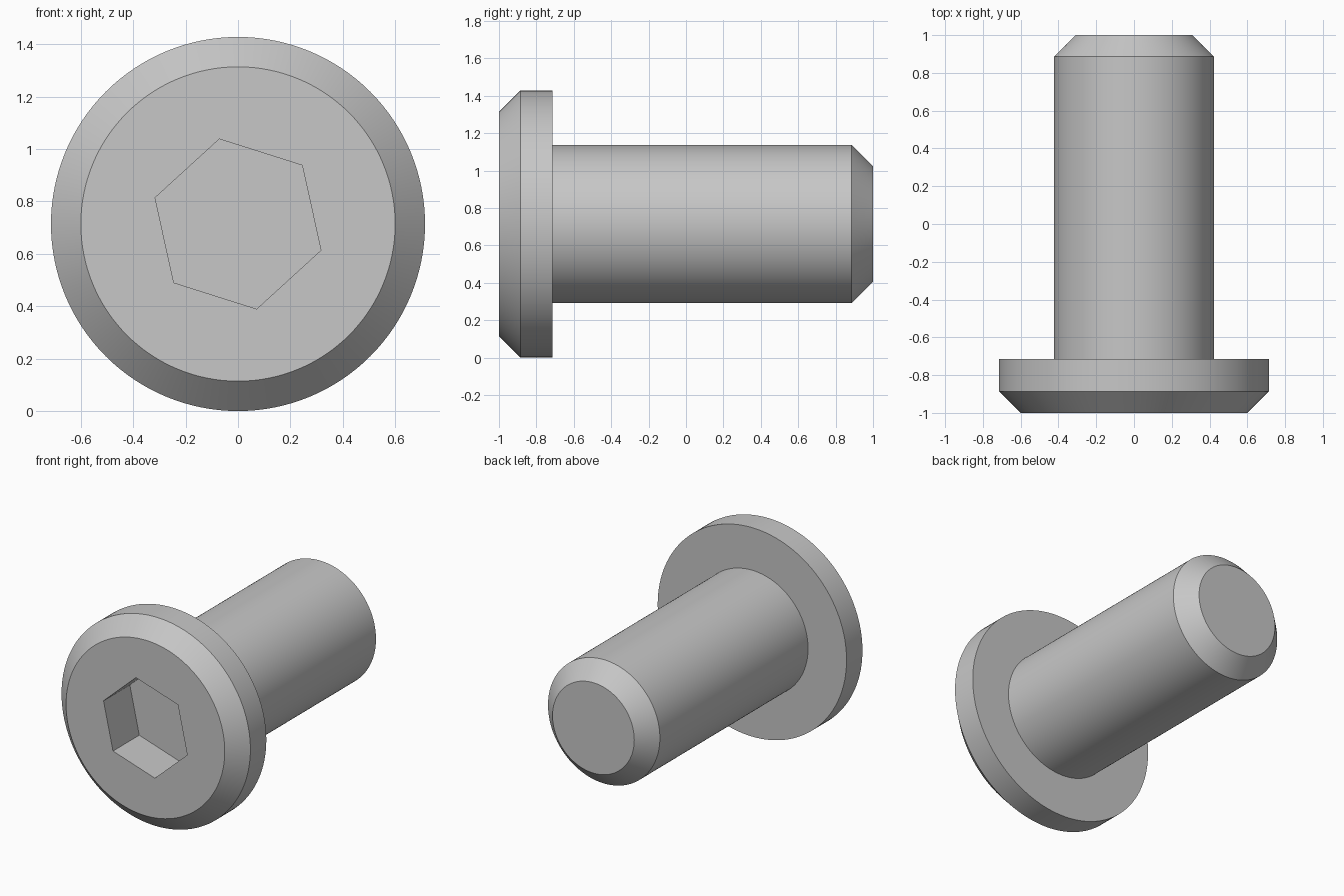
import bpy
import bmesh
import math
from mathutils import Matrix, Vector

cube = bpy.data.objects.get("Cube")
if cube:
    bpy.data.objects.remove(cube, do_unlink=True)

HEAD_R, SHAFT_R, CHAMFER = 0.714, 0.423, 0.114
HEAD_BACK = -0.714
SOCKET_R, SOCKET_DEPTH, SOCKET_TURN = 0.332, 0.284, math.radians(42.4)
CENTRE = Vector((0, 0, HEAD_R))
SEGMENTS = 128

steel = bpy.data.materials.new("grey_steel")
steel.use_nodes = True
grey = (0.57, 0.57, 0.57, 1)
steel.diffuse_color = grey
steel.node_tree.nodes["Principled BSDF"].inputs["Base Color"].default_value = grey


def make_object(name, bm):
    bmesh.ops.recalc_face_normals(bm, faces=bm.faces)
    mesh = bpy.data.meshes.new(name)
    bm.to_mesh(mesh)
    bm.free()
    mesh.materials.append(steel)
    obj = bpy.data.objects.new(name, mesh)
    bpy.context.collection.objects.link(obj)
    return obj


def lathe(name, profile):
    """Revolve (radius, y) points around the bolt axis and cap both ends."""
    bm = bmesh.new()
    verts = [bm.verts.new(CENTRE + Vector((r, y, 0))) for r, y in profile]
    edges = [bm.edges.new(pair) for pair in zip(verts, verts[1:])]
    bmesh.ops.spin(bm, geom=verts + edges, cent=CENTRE, axis=(0, 1, 0),
                   angle=math.tau, steps=SEGMENTS)
    bmesh.ops.remove_doubles(bm, verts=bm.verts, dist=0.0001)
    bmesh.ops.holes_fill(bm, edges=[e for e in bm.edges if e.is_boundary], sides=0)
    return make_object(name, bm)


# Chamfered head, shoulder and shank with chamfered tip
bolt = lathe("bolt_body", [
    (HEAD_R - CHAMFER, -1),
    (HEAD_R, CHAMFER - 1),
    (HEAD_R, HEAD_BACK),
    (SHAFT_R, HEAD_BACK),
    (SHAFT_R, 1 - CHAMFER),
    (SHAFT_R - CHAMFER, 1),
])

# Hexagonal prism that cuts the drive socket
bm = bmesh.new()
bmesh.ops.create_cone(bm, cap_ends=True, segments=6, radius1=SOCKET_R,
                      radius2=SOCKET_R, depth=2 * SOCKET_DEPTH)
# Start with a corner on +x, whatever the primitive's own start angle is
corner = max((v.co for v in bm.verts), key=lambda c: c.x)
start = math.atan2(corner.y, corner.x)
bm.transform(Matrix.Translation(CENTRE + Vector((0, -1, 0)))
             @ Matrix.Rotation(math.pi / 2, 4, "X")
             @ Matrix.Rotation(SOCKET_TURN - start, 4, "Z"))
cutter = make_object("socket_cutter", bm)
cutter.hide_render = True

cut = bolt.modifiers.new("hex_socket", "BOOLEAN")
cut.operation = "DIFFERENCE"
cut.solver = "EXACT"
cut.object = cutter

bpy.ops.object.select_all(action="DESELECT")
bolt.select_set(True)
bpy.context.view_layer.objects.active = bolt
bpy.ops.object.modifier_apply(modifier=cut.name)
bpy.data.objects.remove(cutter, do_unlink=True)

# Round walls are smooth, chamfer and socket edges stay sharp
bpy.ops.object.shade_smooth_by_angle(angle=math.radians(30))
